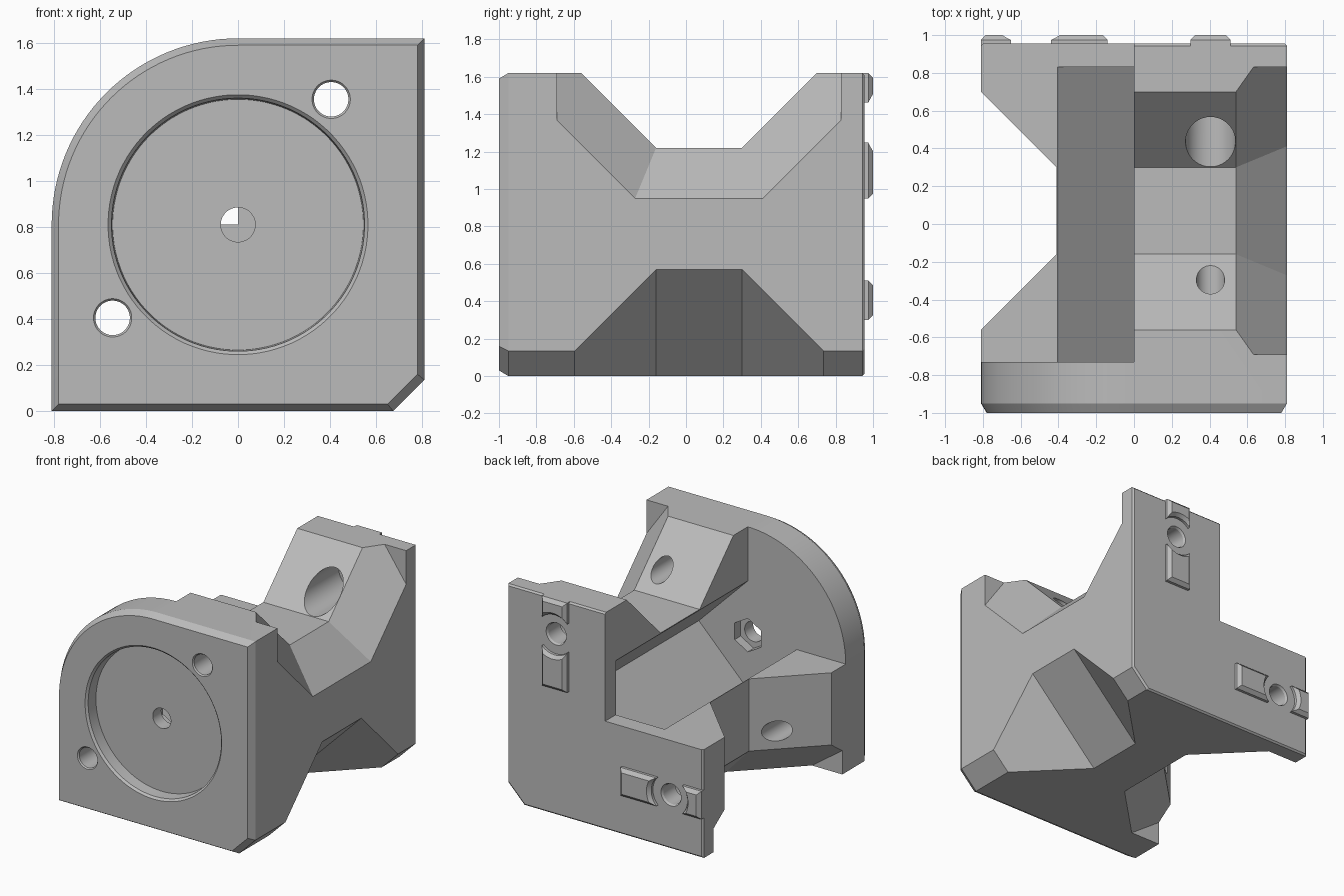
import bpy, bmesh, math

cube = bpy.data.objects.get("Cube")
if cube:
    bpy.data.objects.remove(cube, do_unlink=True)

S = 0.81                      # half of the square front
REAR = 0.955                  # rear face of the body

grey = bpy.data.materials.new("warm_grey")
grey.use_nodes = True
GREY = (0.5, 0.5, 0.5, 1)
grey.diffuse_color = GREY
grey.node_tree.nodes["Principled BSDF"].inputs["Base Color"].default_value = GREY


def swap(p):
    """Reflect across the diagonal plane that relates the two arms."""
    return (S - p[2], p[1], S - p[0])


def loft(name, sections, mirrored=False):
    """Closed solid through rings that have equal point counts."""
    bm = bmesh.new()
    rings = [[bm.verts.new(swap(p) if mirrored else p) for p in s] for s in sections]
    n = len(rings[0])
    for a, b in zip(rings, rings[1:]):
        for i in range(n):
            j = (i + 1) % n
            bm.faces.new((a[i], a[j], b[j], b[i]))
    bm.faces.new(rings[0])
    bm.faces.new(rings[-1])
    bmesh.ops.recalc_face_normals(bm, faces=bm.faces)
    mesh = bpy.data.meshes.new(name)
    bm.to_mesh(mesh)
    bm.free()
    mesh.materials.append(grey)
    ob = bpy.data.objects.new(name, mesh)
    bpy.context.collection.objects.link(ob)
    return ob


def turned(name, x, z, profile, n=48, mirrored=False):
    """Round (or n-sided) solid along y from (y, radius) pairs."""
    ang = [2 * math.pi * (i + 0.5) / n for i in range(n)]
    return loft(name, [[(x + r * math.cos(a), y, z + r * math.sin(a)) for a in ang]
                       for y, r in profile], mirrored)


def box(name, x, y, z, mirrored=False):
    return loft(name, [[(x[0], k, z[0]), (x[1], k, z[0]), (x[1], k, z[1]), (x[0], k, z[1])]
                       for k in y], mirrored)


def cut(target, cutter):
    mod = target.modifiers.new("cut", "BOOLEAN")
    mod.operation = "DIFFERENCE"
    mod.solver = "EXACT"
    mod.object = cutter
    bpy.context.view_layer.objects.active = target
    bpy.ops.object.modifier_apply(modifier=mod.name)
    bpy.data.objects.remove(cutter, do_unlink=True)


def smooth(ob):
    bpy.ops.object.select_all(action="DESELECT")
    ob.select_set(True)
    bpy.context.view_layer.objects.active = ob
    bpy.ops.object.shade_smooth_by_angle(angle=math.radians(20))


# Body: square outline, one big round corner, one clipped corner
CLIP = 0.135
outline = [(-S, -S), (S - CLIP, -S), (S, CLIP - S), (S, S)]
outline += [(S * math.cos(a), S * math.sin(a))
            for a in [math.pi / 2 * (1 + i / 32) for i in range(33)]]
bracket = loft("bracket_body", [[(x * (1 - c / S), y, S + z * (1 - c / S)) for x, z in outline]
                                for y, c in [(-1, 0.03), (-0.95, 0), (REAR - 0.012, 0), (REAR, 0.012)]])

# Open quarter behind the front plate, leaving an L
cut(bracket, box("quarter_cutter", (-1.2, 0), (-0.73, 1.3), (S, 2)))

# Diamond channel along the inner corner
R = 0.405
cut(bracket, loft("channel_cutter", [[(R, y, S), (0, y, S + R), (-R, y, S), (0, y, S - R)]
                                     for y in (-0.73, 0.83)]))


# Waist window in each arm, flaring out toward the outer face
def window(x, d):
    k = d * math.tan(math.pi / 8)
    a, b, z = -0.16 - k, 0.30 + k, 1.22 - d
    lo, hi, top = -0.69, 0.83, 1.95
    return [(x, lo, top), (x, lo, z + a - lo), (x, a, z),
            (x, b, z), (x, hi, z + hi - b), (x, hi, top)]


for m in (False, True):
    cut(bracket, loft("window_cutter", [window(-0.2, 0), window(0.54, 0), window(0.86, 0.32)], m))

# Deep bevel in the middle of the clipped outer corner
prof = [(-0.16, 0.57), (0.30, 0.57), (0.97, -0.1), (-0.83, -0.1)]
cut(bracket, loft("corner_cutter", [[(S - (s + t) / 2, y, (s - t) / 2) for y, s in prof]
                                    for t in (-1.3, 1.3)]))

# Round front recess, centre bore and nut pocket
cut(bracket, turned("recess_cutter", 0, S, [(-1.02, 0.585), (-0.985, 0.55), (-0.9, 0.545)], 96))
cut(bracket, turned("bore_cutter", 0, S, [(-0.95, 0.075), (-0.6, 0.075)]))
cut(bracket, turned("nut_cutter", 0, S, [(-0.8, 0.125), (-0.6, 0.125)], 6))

# Screw holes through each arm, with a wide access bore in the rear slope
HX, HZ = 0.405, 1.355
screw = [(-1.02, 0.1), (-0.99, 0.075), (0.1, 0.075), (0.1, 0.132),
         (0.8, 0.132), (0.8, 0.075), (REAR - 0.015, 0.075), (REAR + 0.03, 0.1)]
for m in (False, True):
    cut(bracket, turned("screw_cutter", HX, HZ, screw, 48, m))
smooth(bracket)

# Locating pads on the rear face, hollowed around each screw hole
for m, arm in ((False, "upright"), (True, "level")):
    for part, z0, z1 in (("inner", 0.95, 1.25), ("outer", 1.46, 1.62)):
        pad = loft(f"{arm}_{part}_pad", [
            [(HX + sx * (0.105 - c), y, z) for sx, z in
             ((-1, z0 + c), (1, z0 + c), (1, z1 - c), (-1, z1 - c))]
            for y, c in ((REAR - 0.03, 0), (0.975, 0), (1, 0.025))], m)
        cut(pad, turned("pad_cutter", HX, HZ,
                        [(0.85, 0.15), (0.975, 0.15), (1.02, 0.19)], 48, m))
        smooth(pad)
